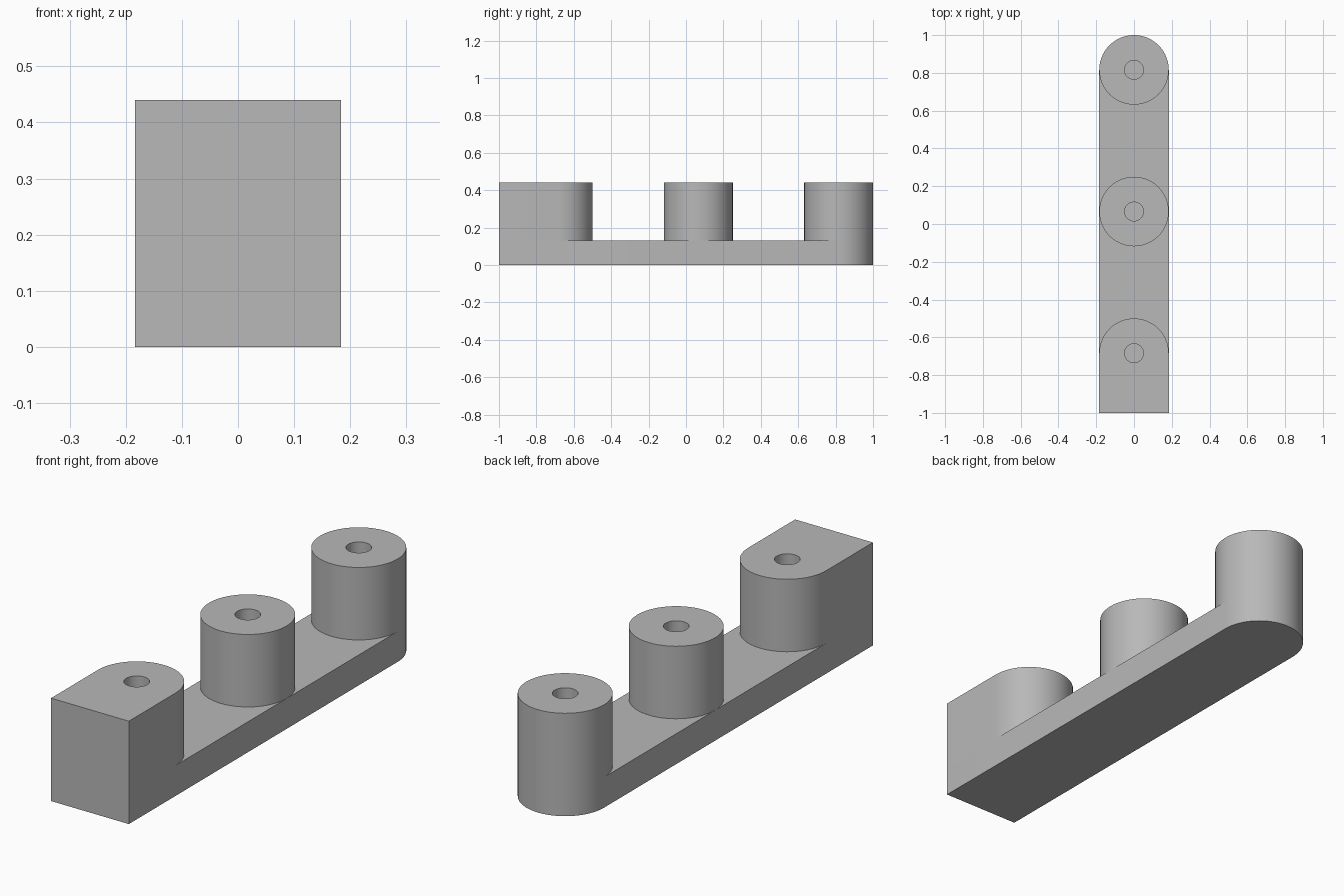
import bpy
import bmesh
from math import pi, sin, cos

cube = bpy.data.objects.get("Cube")
if cube:
    bpy.data.objects.remove(cube, do_unlink=True)

RADIUS = 0.184
HOLE_RADIUS = 0.05
BASE_TOP = 0.13
TOP = 0.44
FRONT = -1.0
CENTRES = (-0.684, 0.066, 0.816)
SEGMENTS = 64

grey = bpy.data.materials.new("light grey")
grey.use_nodes = True
colour = (0.48, 0.48, 0.48, 1)
grey.diffuse_color = colour
grey.node_tree.nodes["Principled BSDF"].inputs["Base Color"].default_value = colour


def circle(y, radius):
    angles = [2 * pi * i / SEGMENTS for i in range(SEGMENTS)]
    return [(radius * cos(a), y + radius * sin(a)) for a in angles]


def round_ended(y_front, y_centre):
    """Outline with a square front and a half-round back."""
    half = SEGMENTS // 2
    arc = [(RADIUS * cos(pi * i / half), y_centre + RADIUS * sin(pi * i / half))
           for i in range(half + 1)]
    return [(-RADIUS, y_front), (RADIUS, y_front)] + arc


def prism(name, outline, z0, z1):
    bm = bmesh.new()
    face = bm.faces.new([bm.verts.new((x, y, z0)) for x, y in outline])
    walls = bmesh.ops.extrude_face_region(bm, geom=[face], use_keep_orig=True)
    top = [v for v in walls["geom"] if isinstance(v, bmesh.types.BMVert)]
    bmesh.ops.translate(bm, verts=top, vec=(0, 0, z1 - z0))
    bmesh.ops.recalc_face_normals(bm, faces=bm.faces)
    mesh = bpy.data.meshes.new(name)
    bm.to_mesh(mesh)
    bm.free()
    mesh.materials.append(grey)
    obj = bpy.data.objects.new(name, mesh)
    bpy.context.collection.objects.link(obj)
    return obj


# Base strip and the three raised posts
base = prism("base_strip", round_ended(FRONT, CENTRES[2]), 0, BASE_TOP)
posts = [
    prism("front_post", round_ended(FRONT, CENTRES[0]), BASE_TOP, TOP),
    prism("middle_post", circle(CENTRES[1], RADIUS), BASE_TOP, TOP),
    prism("back_post", circle(CENTRES[2], RADIUS), BASE_TOP, TOP),
]

# Blind screw hole down the middle of each post
for post, y in zip(posts, CENTRES):
    cutter = prism(post.name + "_hole_cutter", circle(y, HOLE_RADIUS), BASE_TOP - 0.05, TOP + 0.05)
    cut = post.modifiers.new("hole", "BOOLEAN")
    cut.operation = "DIFFERENCE"
    cut.solver = "EXACT"
    cut.object = cutter
    bpy.context.view_layer.objects.active = post
    bpy.ops.object.modifier_apply(modifier=cut.name)
    bpy.data.objects.remove(cutter, do_unlink=True)

# Smooth the round walls, keep the rims sharp
for obj in [base] + posts:
    bpy.ops.object.select_all(action="DESELECT")
    obj.select_set(True)
    bpy.context.view_layer.objects.active = obj
    bpy.ops.object.shade_smooth_by_angle(angle=pi / 6)
